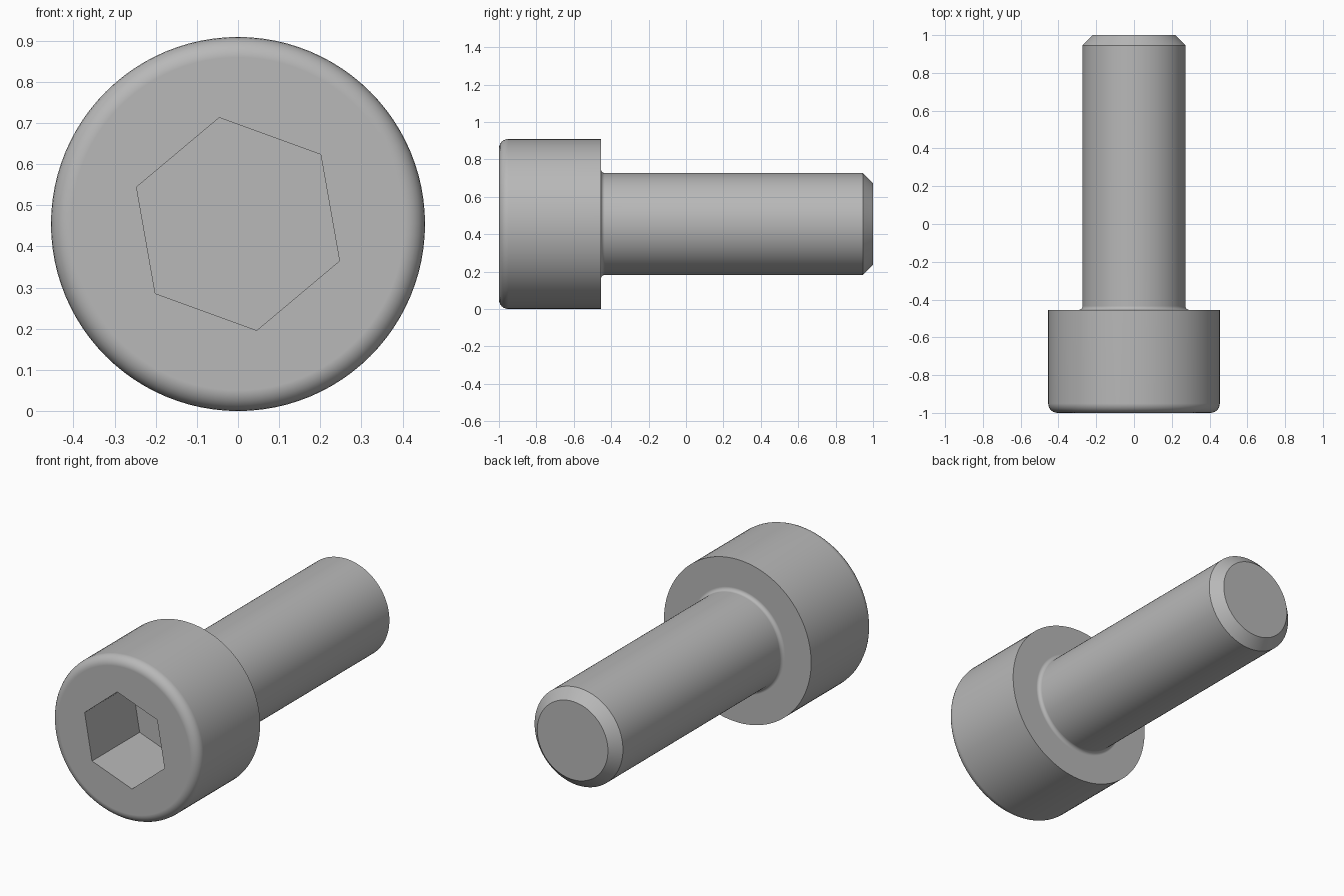
import bpy, bmesh
from math import pi, sin, cos, radians
from mathutils import Vector

if "Cube" in bpy.data.objects:
    bpy.data.objects.remove(bpy.data.objects["Cube"])

HEAD_R, SHANK_R = 0.4545, 0.2727
HEAD_BACK = -0.4545
CHAMFER, ROUND, FILLET = 0.0545, 0.05, 0.02
AXIS = Vector((0, 0, HEAD_R))


def arc(radius, y, size, start, end, steps=6):
    """Quarter arc as (radius, y) points, angles in degrees."""
    angles = [radians(start + (end - start) * i / steps) for i in range(steps + 1)]
    return [(radius + size * cos(a), y + size * sin(a)) for a in angles]


# Steel finish
steel = bpy.data.materials.new("grey_steel")
steel.use_nodes = True
steel.diffuse_color = (0.48, 0.48, 0.48, 1)
steel.node_tree.nodes["Principled BSDF"].inputs["Base Color"].default_value = steel.diffuse_color

# Profile: rounded head edge, under-head fillet, shank, chamfered tip
profile = arc(HEAD_R - ROUND, -1 + ROUND, ROUND, -90, 0)
profile += [(HEAD_R, HEAD_BACK)]
profile += arc(SHANK_R + FILLET, HEAD_BACK + FILLET, FILLET, 270, 180)
profile += [(SHANK_R, 1 - CHAMFER), (SHANK_R - CHAMFER, 1)]

# Revolve the profile and close both ends
bm = bmesh.new()
verts = [bm.verts.new((r, y, AXIS.z)) for r, y in profile]
edges = [bm.edges.new(pair) for pair in zip(verts, verts[1:])]
bmesh.ops.spin(bm, geom=verts + edges, cent=AXIS, axis=(0, 1, 0),
               angle=2 * pi, steps=96)
bmesh.ops.remove_doubles(bm, verts=bm.verts, dist=0.0001)
bmesh.ops.holes_fill(bm, edges=[e for e in bm.edges if e.is_boundary], sides=0)
bmesh.ops.recalc_face_normals(bm, faces=bm.faces)
mesh = bpy.data.meshes.new("socket_screw")
bm.to_mesh(mesh)
bm.free()
screw = bpy.data.objects.new("socket_screw", mesh)
bpy.context.collection.objects.link(screw)
mesh.materials.append(steel)

# Hexagonal socket cutter
SOCKET_DEPTH = 0.42
bpy.ops.mesh.primitive_cylinder_add(
    vertices=6, radius=0.2624, depth=2 * SOCKET_DEPTH,
    location=(0, -1, AXIS.z), rotation=(pi / 2, radians(-10), 0))
cutter = bpy.context.object
cutter.name = "socket_cutter"
cutter.hide_render = True
cutter.data.materials.append(steel)

# Cut the socket
cut = screw.modifiers.new("socket", "BOOLEAN")
cut.operation = "DIFFERENCE"
cut.solver = "EXACT"
cut.object = cutter
bpy.ops.object.select_all(action="DESELECT")
screw.select_set(True)
bpy.context.view_layer.objects.active = screw
bpy.ops.object.modifier_apply(modifier=cut.name)
bpy.data.objects.remove(cutter)

# Smooth round surfaces, crisp edges, flat end faces
bpy.ops.object.shade_smooth_by_angle(angle=radians(30))
weighted = screw.modifiers.new("flat_ends", "WEIGHTED_NORMAL")
weighted.keep_sharp = True
